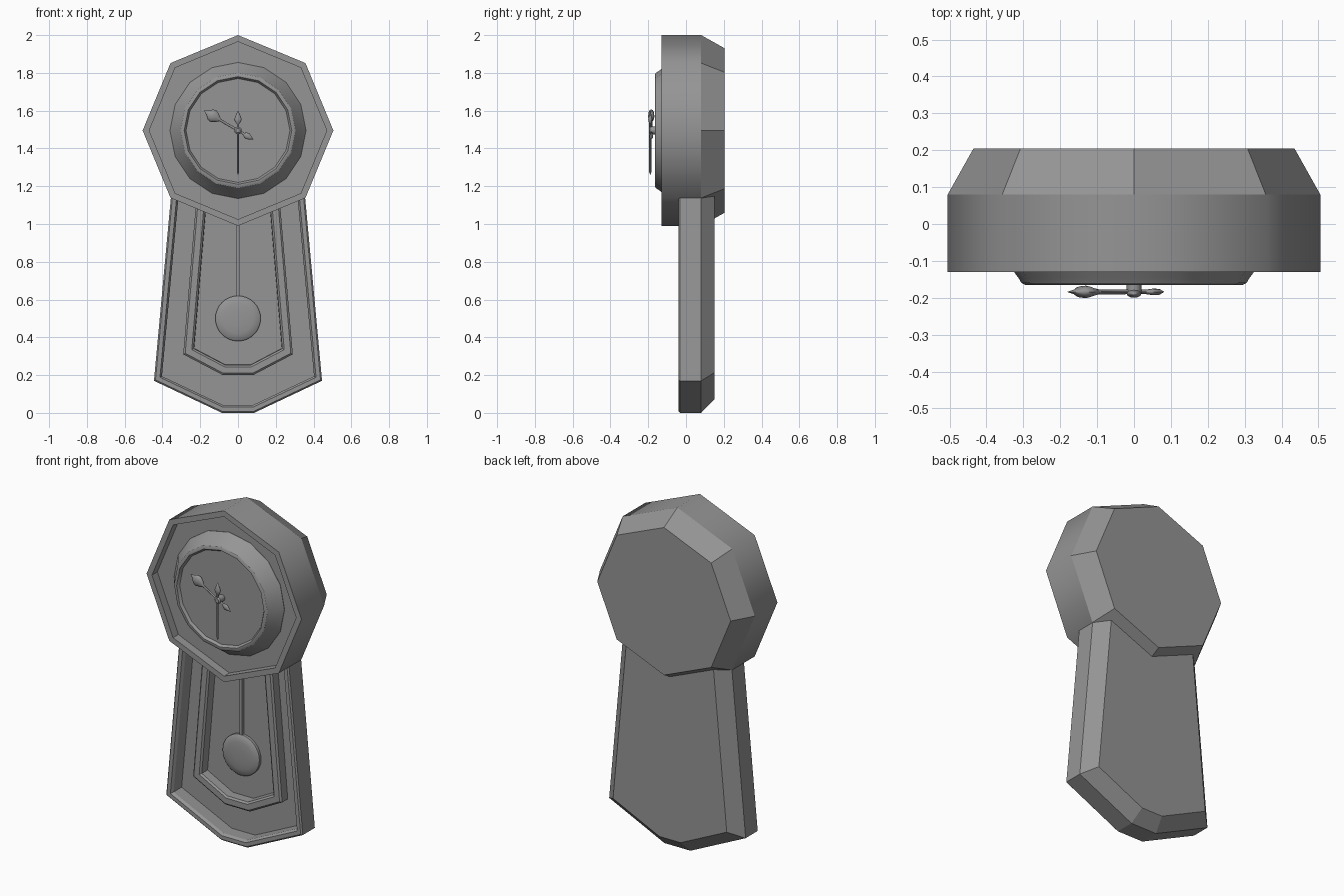
import bpy, bmesh, math
from mathutils import Vector, Matrix

cube = bpy.data.objects.get("Cube")
if cube:
    bpy.data.objects.remove(cube, do_unlink=True)

grey = bpy.data.materials.new("plain grey")
grey.use_nodes = True
colour = (0.3, 0.3, 0.3, 1)
grey.diffuse_color = colour
grey.node_tree.nodes["Principled BSDF"].inputs["Base Color"].default_value = colour

CENTRE = 1.495  # height of the dial centre


def circle(radius, sides):
    """Upright polygon with a corner at the top, as (x, z) points."""
    return [(radius * math.sin(2 * math.pi * i / sides),
             CENTRE + radius * math.cos(2 * math.pi * i / sides)) for i in range(sides)]


def inset(outline, d):
    """Shrink a convex clockwise outline by distance d."""
    pts = [Vector(p) for p in outline]
    result = []
    for i, p in enumerate(pts):
        a = (p - pts[i - 1]).normalized()
        b = (pts[(i + 1) % len(pts)] - p).normalized()
        na, nb = Vector((a.y, -a.x)), Vector((b.y, -b.x))
        result.append(p + (na + nb) * d / (1 + na.dot(nb)))
    return result


def mirrored(half):
    return half + [(-x, z) for x, z in reversed(half)]


def loft(name, loops, smooth_bands=(), angle=None):
    """Skin a list of (outline, y) loops from back to front and cap both ends."""
    bm = bmesh.new()
    rings = [[bm.verts.new((p[0], y, p[1])) for p in outline] for outline, y in loops]
    n = len(rings[0])
    for band, (r, s) in enumerate(zip(rings, rings[1:])):
        for i in range(n):
            j = (i + 1) % n
            face = bm.faces.new((r[i], r[j], s[j], s[i]))
            face.smooth = band in smooth_bands
    bm.faces.new(rings[0])
    bm.faces.new(rings[-1])
    return finish(name, bm, angle)


def finish(name, bm, angle=None):
    bmesh.ops.recalc_face_normals(bm, faces=bm.faces)
    mesh = bpy.data.meshes.new(name)
    bm.to_mesh(mesh)
    bm.free()
    mesh.materials.append(grey)
    obj = bpy.data.objects.new(name, mesh)
    bpy.context.collection.objects.link(obj)
    if angle:
        bpy.ops.object.select_all(action='DESELECT')
        obj.select_set(True)
        bpy.context.view_layer.objects.active = obj
        bpy.ops.object.shade_smooth_by_angle(angle=math.radians(angle))
    return obj


def spindle(name, y, direction, profile, flat):
    """Turned rod of (distance, radius) points in the dial plane, flattened in depth."""
    bm = bmesh.new()
    verts = [bm.verts.new((r, 0, t)) for t, r in profile]
    for a, b in zip(verts, verts[1:]):
        bm.edges.new((a, b))
    bmesh.ops.spin(bm, geom=bm.verts[:] + bm.edges[:], cent=(0, 0, 0), axis=(0, 0, 1),
                   angle=2 * math.pi, steps=12)
    bmesh.ops.remove_doubles(bm, verts=bm.verts, dist=0.0002)
    for v in bm.verts:
        if abs(v.co.x) + abs(v.co.y) > 0.008:
            v.co.y *= flat
    turn = Matrix.Rotation(math.atan2(direction[0], direction[1]), 4, 'Y')
    bm.transform(Matrix.Translation((0, y, CENTRE)) @ turn)
    return finish(name, bm, 50)


# Octagonal head with a recessed front
loft("head_case", [
    (circle(0.435, 8), 0.205), (circle(0.505, 8), 0.08), (circle(0.505, 8), -0.13),
    (circle(0.47, 8), -0.13), (circle(0.47, 8), -0.08)], smooth_bands=(1,))

# Dial bezel and sunken dial
loft("dial_bezel", [
    (circle(0.36, 16), -0.075), (circle(0.36, 16), -0.082), (circle(0.312, 16), -0.148),
    (circle(0.305, 16), -0.16), (circle(0.295, 16), -0.165), (circle(0.285, 16), -0.165),
    (circle(0.275, 16), -0.15)], angle=28)

# Flared lower case with a bevelled rim and deep front
case = mirrored([(0.348, 1.22), (0.445, 0.17), (0.085, 0.0)])
loft("lower_case", [
    (inset(case, 0.07), 0.15), (case, 0.08), (case, -0.032), (inset(case, 0.008), -0.04),
    (inset(case, 0.03), -0.04), (inset(case, 0.04), -0.025), (inset(case, 0.04), 0.05)])

# Raised frame around the pendulum
frame = mirrored([(0.213, 1.22), (0.29, 0.31), (0.08, 0.2)])
loft("inner_frame", [
    (inset(frame, 0.055), 0.049), (frame, 0.049), (frame, -0.003), (inset(frame, 0.01), -0.012),
    (inset(frame, 0.043), -0.012), (inset(frame, 0.053), -0.003), (inset(frame, 0.055), 0.048)])


# Pendulum rod and domed bob
def disc(radius):
    return [(x, z - CENTRE + 0.5) for x, z in circle(radius, 32)]


loft("pendulum_rod", [
    (mirrored([(0.008, 1.12), (0.008, 0.58)]), 0.043),
    (mirrored([(0.008, 1.12), (0.008, 0.58)]), 0.027)])
loft("pendulum_bob", [
    (disc(0.11), 0.05), (disc(0.12), 0.044), (disc(0.12), 0.028), (disc(0.113), 0.022),
    (disc(0.08), 0.016), (disc(0.04), 0.013)], angle=40)

# Hub and leaf-tipped hands
loft("hand_hub", [(circle(0.02, 12), -0.148), (circle(0.02, 12), -0.19),
                  (circle(0.012, 12), -0.197)], angle=40)
spindle("hour_hand", -0.184, (-0.18, 0.105), [
    (-0.095, 0), (-0.08, 0.008), (-0.06, 0.018), (-0.045, 0.014), (-0.035, 0.006),
    (0.11, 0.007), (0.125, 0.02), (0.15, 0.034), (0.17, 0.03), (0.185, 0.014), (0.21, 0)], 0.5)
spindle("minute_hand", -0.189, (0, -1), [
    (-0.105, 0), (-0.085, 0.01), (-0.06, 0.02), (-0.045, 0.015), (-0.035, 0.006),
    (0.22, 0.006), (0.235, 0)], 0.55)
